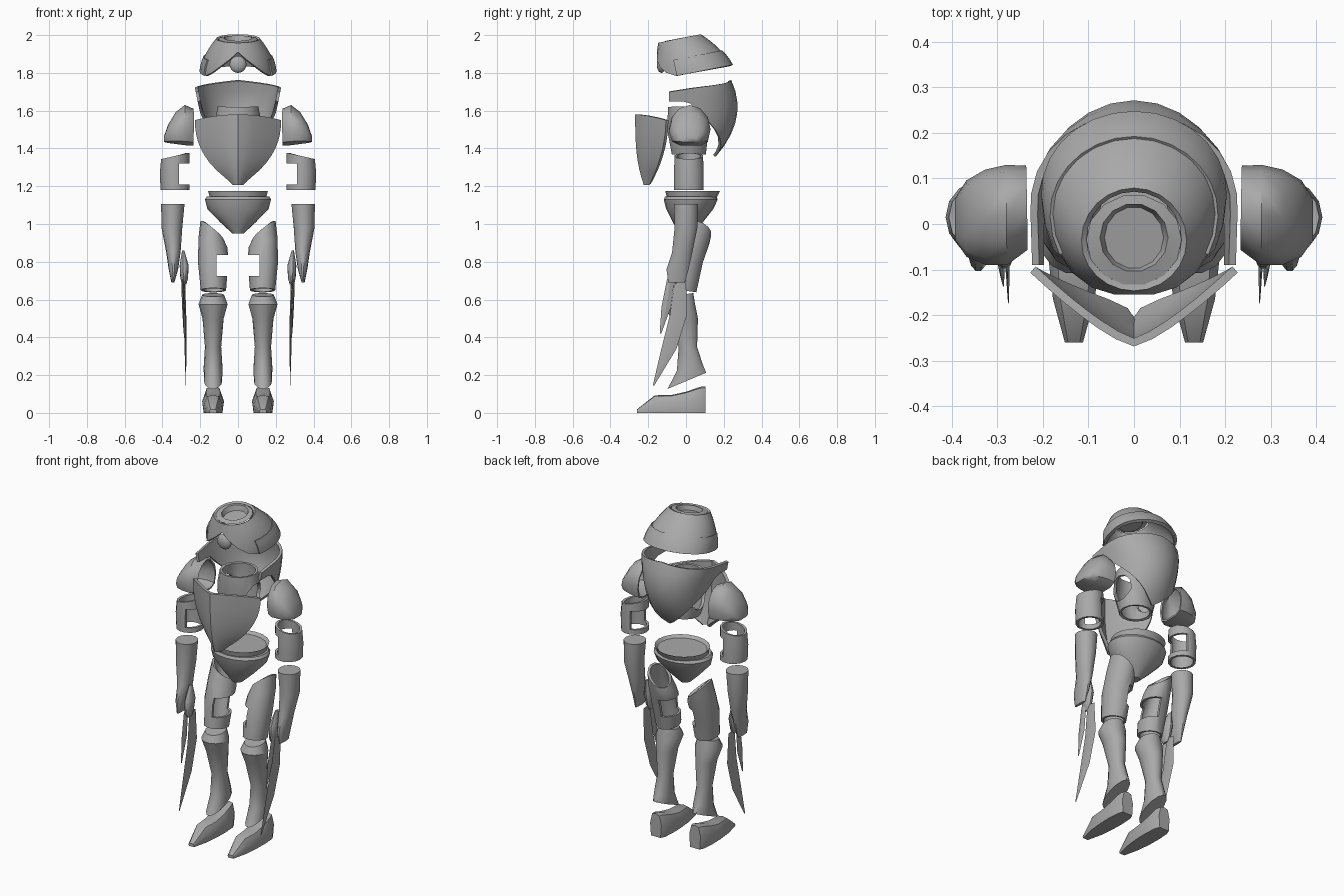
import bpy, bmesh
from math import sin, cos, pi, radians

cube = bpy.data.objects.get("Cube")
if cube:
    bpy.data.objects.remove(cube, do_unlink=True)

steel = bpy.data.materials.new("grey_steel")
steel.use_nodes = True
steel.diffuse_color = (0.4, 0.4, 0.4, 1)
steel.node_tree.nodes["Principled BSDF"].inputs["Base Color"].default_value = (0.4, 0.4, 0.4, 1)


def add_object(name, bm):
    mesh = bpy.data.meshes.new(name)
    bmesh.ops.recalc_face_normals(bm, faces=bm.faces)
    bm.to_mesh(mesh)
    bm.free()
    mesh.materials.append(steel)
    obj = bpy.data.objects.new(name, mesh)
    bpy.context.collection.objects.link(obj)
    return obj


def cutter(center, size, round_x=False):
    """Hidden box, or a cylinder along x, used to cut openings."""
    bm = bmesh.new()
    bmesh.ops.create_cube(bm, size=1)
    if round_x:
        bm.clear()
        bmesh.ops.create_cone(bm, cap_ends=True, segments=16, radius1=0.5, radius2=0.5, depth=1)
        for v in bm.verts:
            v.co = (v.co.z, v.co.x, v.co.y)
    for v in bm.verts:
        v.co = [c + s * p for c, s, p in zip(center, size, v.co)]
    obj = add_object("cutter", bm)
    obj.hide_render = True
    return obj


def skin(name, rows, closed=True, caps=(True, True), thick=0, mirror=False, cut=None, angle=38):
    """Join rows of points into a surface, then thicken, cut, mirror and smooth it."""
    bm = bmesh.new()
    grid = [[bm.verts.new(p) for p in row] for row in rows]
    n = len(rows[0])
    for a, b in zip(grid, grid[1:]):
        for i in range(n if closed else n - 1):
            j = (i + 1) % n
            bm.faces.new((a[i], a[j], b[j], b[i]))
    for row, cap in zip((grid[0], grid[-1]), caps):
        if closed and cap:
            bm.faces.new(row)
    obj = add_object(name, bm)
    if thick:
        mod = obj.modifiers.new("shell", 'SOLIDIFY')
        mod.thickness, mod.offset = thick, 0
    if cut:
        mod = obj.modifiers.new("opening", 'BOOLEAN')
        mod.object, mod.solver = cut, 'EXACT'
    if mirror:
        mod = obj.modifiers.new("pair", 'MIRROR')
        mod.use_mirror_merge = False
    bpy.context.view_layer.update()
    for o in bpy.context.selected_objects:
        o.select_set(False)
    obj.select_set(True)
    bpy.context.view_layer.objects.active = obj
    bpy.ops.object.convert(target='MESH')
    bpy.ops.object.shade_smooth_by_angle(angle=radians(angle))
    if cut:
        bpy.data.objects.remove(cut, do_unlink=True)
    return obj


def ring(x, y, z, rx, ry, sx=0, sy=0, n=14):
    """Ellipse around z whose plane may slope along x and y."""
    pts = []
    for i in range(n):
        dx, dy = rx * cos(2 * pi * i / n), ry * sin(2 * pi * i / n)
        pts.append((x + dx, y + dy, z + sx * dx + sy * dy))
    return pts


def steps(a, b, n):
    return [a + (b - a) * i / n for i in range(n + 1)]


# Helmet: tilted dome with an arched opening in front
def helmet_point(a, h, grow=0):
    cy, cz = 0.07 - 0.105 * h, 1.807 + 0.171 * h
    r = 0.19 - 0.08 * h ** 1.8 + grow
    depth = 0.24 - 0.135 * h + grow if cos(a) > 0 else r - 0.025 * (1 - h)
    dy = -depth * cos(a)
    return (r * sin(a), cy + dy, cz + 0.19 * dy)


turn = [2 * pi * i / 24 for i in range(24)]
rows = []
for v in steps(0, 1, 6):
    row = []
    for a in turn:
        start = 0.75 * max(0, 1 - min(a, 2 * pi - a) / radians(55))
        row.append(helmet_point(a, start + (1 - start) * v))
    rows.append(row)
skin("helmet", rows, caps=(False, False), thick=0.014)
skin("helmet_crown", [ring(0, -0.035, 1.978, 0.105, 0.1, 0, 0.19),
                      ring(0, -0.03, 1.984, 0.075, 0.075, 0, 0.19),
                      ring(0, -0.03, 1.955, 0.065, 0.068, 0, 0.19)], caps=(False, True))
skin("helmet_band", [[helmet_point(a, h, 0.008) for a in steps(radians(62), radians(298), 18)]
                     for h in steps(0, 0.45, 3)], closed=False, thick=0.012)

# Round boss in front of the helmet
bm = bmesh.new()
bmesh.ops.create_uvsphere(bm, u_segments=16, v_segments=10, radius=0.045)
for v in bm.verts:
    v.co = (v.co.x, v.co.y * 0.55 - 0.13, v.co.z + 1.845)
    for f in v.link_faces:
        f.smooth = True
add_object("helmet_boss", bm)


# Collar: shield over the upper back, its top wrapping round to the front
def collar_point(u, v):
    top = 1.76 - 0.06 * abs(u)
    low = 1.36 + 0.29 * min(1, abs(u) / 0.72) ** 1.25
    z = low + (top - low) * v
    rx = 0.22 - 0.2 * max(0, 1.72 - z)
    ry = 0.225 - 1.7 * (z - 1.62) ** 2
    a = min(1, abs(u) / 0.65) * pi / 2
    side = 1 if u > 0 else -1
    forward = 0.13 * max(0, abs(u) - 0.65) / 0.35
    return (side * rx * sin(a), 0.04 + ry * cos(a) - forward, z)


skin("back_collar", [[collar_point(u, v) for u in steps(-1, 1, 20)] for v in steps(0, 1, 7)],
     closed=False, thick=0.016)

# Neck guard with arm holes
skin("neck_guard", [ring(0, 0.01, 1.62, 0.1, 0.1), ring(0, 0.01, 1.5, 0.125, 0.105),
                    ring(0, 0.015, 1.37, 0.085, 0.085)], caps=(False, False), thick=0.015,
     cut=cutter((0, 0.01, 1.49), (0.5, 0.15, 0.15), True))


# Chest plate: keeled, narrowing to a rounded point
def chest_point(u, v):
    w = max(0.02, 0.222 * (1 - v ** 2.3) ** 0.9)
    side = -0.1 - 0.09 * v ** 2
    front = -0.26 + 0.045 * v ** 3
    return (w * u, side + (front - side) * (1 - abs(u) ** 1.3),
            1.58 - 0.37 * v - 0.03 * u * u * (1 - v))


skin("chest_plate", [[chest_point(u, v) for u in steps(-1, 1, 12)] for v in steps(0, 1, 9)],
     closed=False, thick=0.018)

# Shoulder pads: domes with a flattened underside
rows = []
for x, y, top, low, ry in ((0.237, 0.035, 1.605, 1.42, 0.088), (0.28, 0.02, 1.625, 1.422, 0.105),
                           (0.325, 0.015, 1.59, 1.428, 0.1), (0.365, 0.012, 1.525, 1.433, 0.08),
                           (0.388, 0.01, 1.46, 1.437, 0.045)):
    h = (top - low) / 1.65
    rows.append([(x, y + ry * cos(a), low + h * (0.65 + max(-0.65, sin(a)))) for a in turn[::2]])
skin("shoulder_pads", rows, caps=(False, True), thick=0.01, mirror=True, angle=50)

# Arms: notched sleeve, tapering forearm, hand and blades
skin("upper_arms", [ring(0.333, 0.015, 1.18, 0.07, 0.073), ring(0.335, 0.015, 1.27, 0.072, 0.074),
                    ring(0.332, 0.015, 1.36, 0.068, 0.07, -0.25)], caps=(False, False),
     thick=0.014, mirror=True, cut=cutter((0.268, 0, 1.265), (0.09, 0.4, 0.11)))
skin("forearms", [ring(0.345, 0, 1.105, 0.062, 0.065), ring(0.35, 0, 0.98, 0.055, 0.062),
                  ring(0.342, -0.02, 0.85, 0.038, 0.055), ring(0.342, -0.045, 0.76, 0.025, 0.06),
                  ring(0.345, -0.05, 0.69, 0.008, 0.045)], mirror=True)
skin("hands", [ring(0.29, -0.04, 0.86, 0.006, 0.015), ring(0.285, -0.055, 0.78, 0.024, 0.04),
               ring(0.285, -0.065, 0.71, 0.02, 0.035), ring(0.28, -0.065, 0.68, 0.006, 0.02)],
     mirror=True)
skin("long_blades", [ring(0.286, -0.03, 0.7, 0.006, 0.03, n=4), ring(0.281, -0.04, 0.52, 0.007, 0.045, n=4),
                     ring(0.278, -0.09, 0.34, 0.005, 0.04, n=4),
                     ring(0.276, -0.172, 0.145, 0.001, 0.004, n=4)], mirror=True, angle=20)
skin("short_blades", [ring(0.295, -0.08, 0.71, 0.006, 0.02, n=4), ring(0.29, -0.105, 0.56, 0.006, 0.025, n=4),
                      ring(0.287, -0.135, 0.42, 0.001, 0.004, n=4)], mirror=True, angle=20)

# Pelvis: belt over a bowl
skin("belt", [ring(0, 0.03, 1.135, 0.148, 0.13, n=20), ring(0, 0.035, 1.175, 0.158, 0.145, n=20),
              ring(0, 0.035, 1.16, 0.142, 0.128, n=20)])
skin("pelvis", [ring(0, 0.025, 1.145, 0.165, 0.135, n=20), ring(0, 0.025, 1.13, 0.175, 0.143, n=20),
                ring(0, 0.02, 1.08, 0.162, 0.125, n=20), ring(0, 0.01, 1.01, 0.095, 0.08, n=20),
                ring(0, 0, 0.95, 0.03, 0.035, n=20)])

# Legs: notched thigh sleeves and flared greaves
skin("thighs", [ring(0.13, -0.02, 0.65, 0.06, 0.07, 0, -0.15), ring(0.132, 0.005, 0.8, 0.073, 0.08),
                ring(0.132, 0.04, 0.9, 0.07, 0.078, 0.4), ring(0.137, 0.06, 0.965, 0.055, 0.068, 0.9, -0.2)],
     caps=(False, False), thick=0.014, mirror=True, cut=cutter((0.07, 0, 0.78), (0.09, 0.5, 0.11)))
skin("greaves", [ring(0.132, -0.025, 0.625, 0.058, 0.065, 0, 0.15), ring(0.132, -0.03, 0.575, 0.077, 0.08),
                 ring(0.132, -0.01, 0.5, 0.056, 0.075), ring(0.132, 0.01, 0.35, 0.043, 0.05),
                 ring(0.132, 0.02, 0.24, 0.05, 0.07, 0, 0.25),
                 ring(0.132, 0.005, 0.17, 0.048, 0.105, 0, 0.42)], mirror=True)

# Feet: pointed toe, raised heel
rows = []
for y, w, h in ((-0.26, 0.02, 0.018), (-0.165, 0.046, 0.093), (-0.075, 0.056, 0.095),
                (0, 0.058, 0.112), (0.075, 0.052, 0.138), (0.103, 0.038, 0.14)):
    rows.append([(0.132 + w * sx, y, h * sz) for sx, sz in
                 ((-0.85, 0), (-1, 0.55), (-0.65, 0.95), (0, 1), (0.65, 0.95), (1, 0.55), (0.85, 0))])
skin("feet", rows, mirror=True, angle=45)
